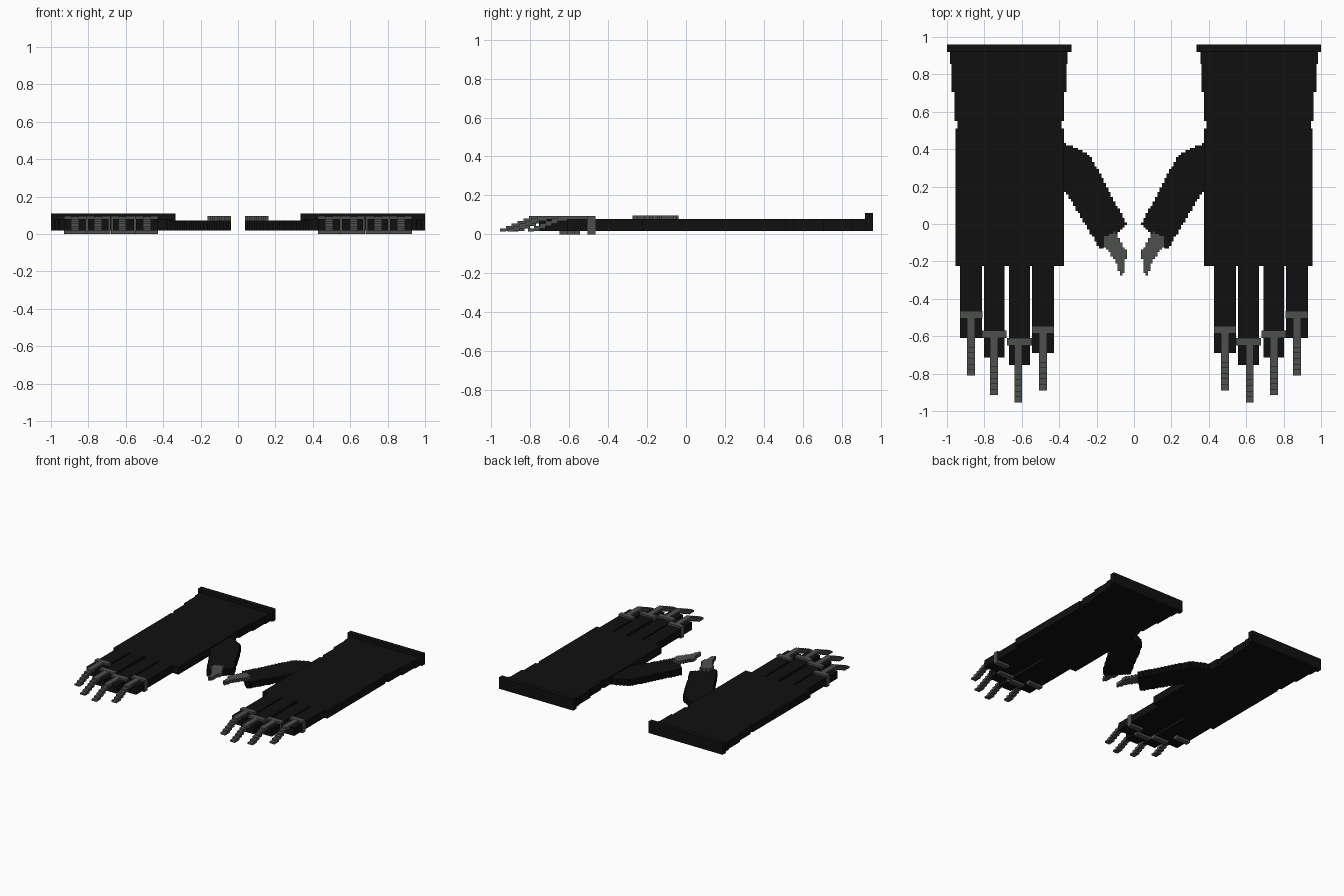
import bpy, bmesh

if "Cube" in bpy.data.objects:
    bpy.data.objects.remove(bpy.data.objects["Cube"])

V = 0.0125  # size of one block step


def material(name, rgb):
    m = bpy.data.materials.new(name)
    m.diffuse_color = (*rgb, 1)
    m.use_nodes = True
    m.node_tree.nodes["Principled BSDF"].inputs["Base Color"].default_value = m.diffuse_color
    return m


BLACK = material("black cloth", (0.005, 0.005, 0.005))
STEEL = material("dark steel", (0.075, 0.081, 0.075))


def finish(name, bm, mat):
    """Make the object and mirror it for the second glove."""
    bmesh.ops.recalc_face_normals(bm, faces=bm.faces)
    me = bpy.data.meshes.new(name)
    bm.to_mesh(me)
    bm.free()
    me.materials.append(mat)
    ob = bpy.data.objects.new(name, me)
    bpy.context.collection.objects.link(ob)
    ob.modifiers.new("other_hand", 'MIRROR').use_mirror_merge = False


def prism(name, points, axis, lo, hi, mat):
    """Extrude a 2D outline along x (outline in y, z) or along z (outline in x, y)."""
    bm = bmesh.new()
    put = (lambda a, b: (lo, a, b)) if axis == 'x' else (lambda a, b: (a, b, lo))
    face = bm.faces.new([bm.verts.new(put(a, b)) for a, b in points])
    new = bmesh.ops.extrude_face_region(bm, geom=[face])["geom"]
    d = hi - lo
    bmesh.ops.translate(bm, vec=(d, 0, 0) if axis == 'x' else (0, 0, d),
                        verts=[g for g in new if isinstance(g, bmesh.types.BMVert)])
    finish(name, bm, mat)


def box(name, x0, x1, y0, y1, z0, z1, mat):
    prism(name, [(x0, y0), (x1, y0), (x1, y1), (x0, y1)], 'z', z0, z1, mat)


def stepped(poly):
    """Turn a smooth outline into a blocky one, row by row in y."""
    left, right = [], []
    y0, y1 = min(p[1] for p in poly), max(p[1] for p in poly)
    for i in range(round((y1 - y0) / V)):
        y = y0 + (i + 0.5) * V
        xs = [a[0] + (b[0] - a[0]) * (y - a[1]) / (b[1] - a[1])
              for a, b in zip(poly, poly[1:] + poly[:1]) if (a[1] > y) != (b[1] > y)]
        if not xs:
            continue
        l, r = round(min(xs) / V) * V, round(max(xs) / V) * V
        r = max(r, l + V)
        left += [(l, y - V / 2), (l, y + V / 2)]
        right += [(r, y - V / 2), (r, y + V / 2)]
    out = []
    for p in right + left[::-1]:
        if not out or abs(p[0] - out[-1][0]) + abs(p[1] - out[-1][1]) > 1e-5:
            out.append(p)
    return out


# Hand, wrist and flaring sleeve as one stepped slab
half = [(-0.225, 0.375, 0.955), (0.51, 0.387, 0.945), (0.55, 0.375, 0.96),
        (0.705, 0.362, 0.975), (0.855, 0.355, 0.985)]
ends = [s[0] for s in half[1:]] + [0.925]
left, right = [], []
for (y0, x0, x1), y1 in zip(half, ends):
    left += [(x0, y0), (x0, y1)]
    right += [(x1, y0), (x1, y1)]
prism("palm_and_sleeve", right + left[::-1], 'z', 0.018, 0.08, BLACK)
box("cuff", 0.335, 1.0, 0.92, 0.96, 0.018, 0.11, BLACK)

# Thumb with its flat claw
prism("thumb", stepped([(0.385, 0.43), (0.34, 0.42), (0.25, 0.38), (0.21, 0.32),
                        (0.04, 0.0), (0.17, -0.13), (0.19, -0.12), (0.36, 0.165),
                        (0.385, 0.165)]), 'z', 0.018, 0.071, BLACK)
prism("thumb_claw", stepped([(0.10, -0.04), (0.17, -0.07), (0.165, -0.11), (0.12, -0.17),
                             (0.09, -0.22), (0.075, -0.275), (0.06, -0.275), (0.045, -0.20),
                             (0.04, -0.15), (0.075, -0.09)]), 'z', 0.07, 0.096, STEEL)

# Fingers: x range, tip y, ring x range, ring front y, claw x range
fingers = [("index", 0.428, 0.545, -0.69, 0.427, 0.546, -0.585, 0.465, 0.508),
           ("middle", 0.557, 0.668, -0.755, 0.546, 0.680, -0.65, 0.598, 0.640),
           ("ring", 0.693, 0.801, -0.715, 0.681, 0.812, -0.61, 0.727, 0.770),
           ("little", 0.812, 0.929, -0.61, 0.811, 0.930, -0.505, 0.850, 0.893)]
for n, x0, x1, tip, r0, r1, ry, c0, c1 in fingers:
    box(n + "_finger", x0, x1, tip, -0.22, 0.018, 0.08, BLACK)
    box(n + "_finger_band", r0, r1, ry, ry + 0.04, 0.0, 0.095, STEEL)
    # Claw: flat along the finger, then stepping down to the tip
    top, bottom = [(ry + 0.005, 0.094), (ry - 0.155, 0.094)], [(ry + 0.005, 0.068), (ry - 0.155, 0.068)]
    for i in range(5):
        y, z = ry - 0.155 - 0.03 * i, 0.081 - 0.0128 * i
        low = max(z - 0.026, 0.016)
        top += [(y, z), (y - 0.03, z)]
        bottom += [(y, low), (y - 0.03, low)]
    bottom = [p for i, p in enumerate(bottom) if i == 0 or p != bottom[i - 1]]
    prism(n + "_finger_claw", top + bottom[::-1], 'x', c0, c1, STEEL)
